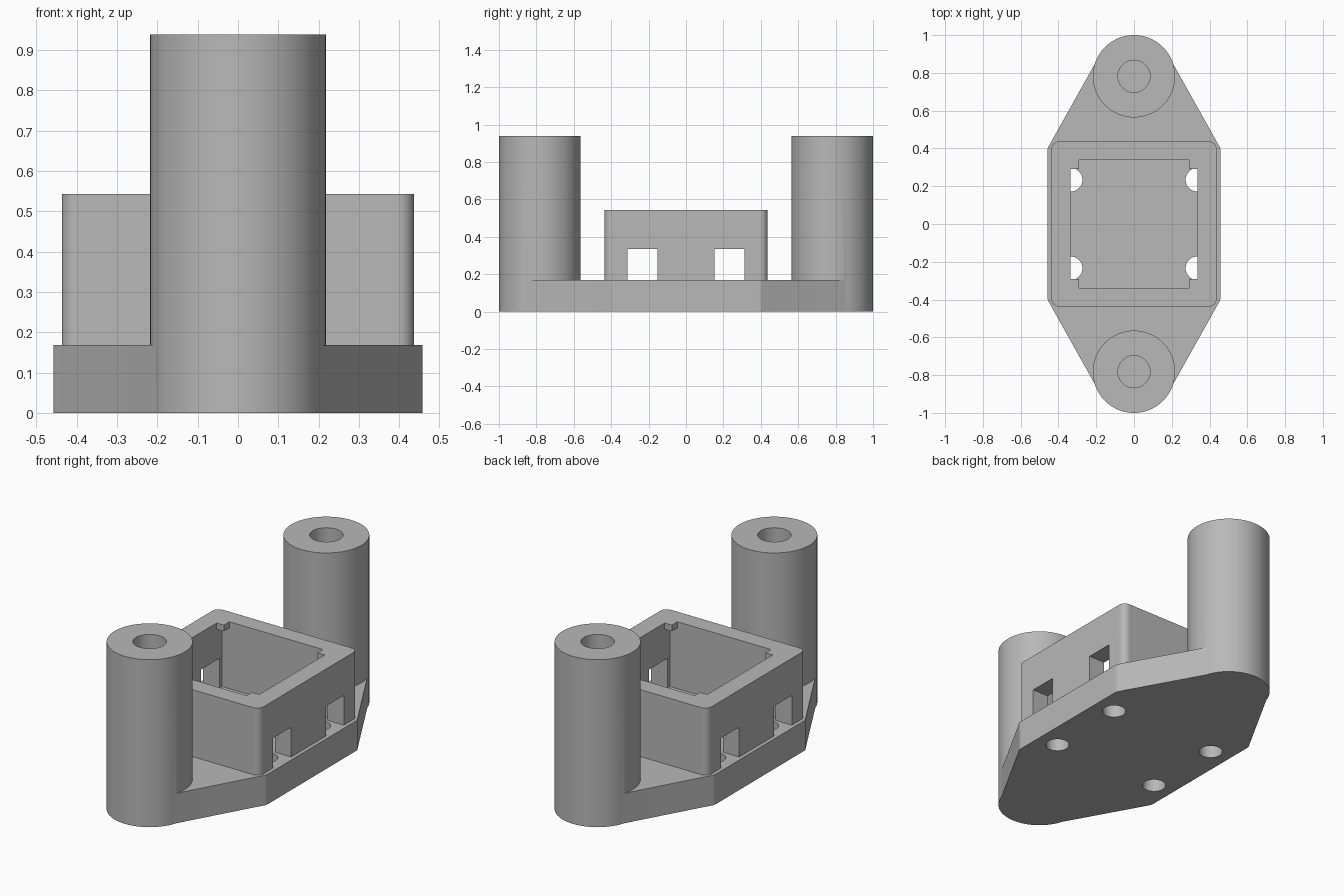
import bpy, bmesh, math

if "Cube" in bpy.data.objects:
    bpy.data.objects.remove(bpy.data.objects["Cube"])

grey = bpy.data.materials.new("plain grey")
grey.diffuse_color = (0.48, 0.48, 0.48, 1)
grey.use_nodes = True
grey.node_tree.nodes["Principled BSDF"].inputs["Base Color"].default_value = grey.diffuse_color


def finish(bm, name):
    mesh = bpy.data.meshes.new(name)
    bm.to_mesh(mesh)
    bm.free()
    ob = bpy.data.objects.new(name, mesh)
    mesh.materials.append(grey)
    bpy.context.collection.objects.link(ob)
    return ob


def hull_prism(name, circles, z0, z1, seg=64):
    """Upright prism around the convex hull of (x, y, radius) circles."""
    bm = bmesh.new()
    for x, y, r in circles:
        for i in range(seg):
            a = math.tau * i / seg
            for z in (z0, z1):
                bm.verts.new((x + r * math.cos(a), y + r * math.sin(a), z))
    bmesh.ops.convex_hull(bm, input=bm.verts[:])
    loose = [v for v in bm.verts if not v.link_faces]
    bmesh.ops.delete(bm, geom=loose, context='VERTS')
    bmesh.ops.dissolve_limit(bm, angle_limit=0.01, verts=bm.verts[:], edges=bm.edges[:])
    bmesh.ops.recalc_face_normals(bm, faces=bm.faces[:])
    return finish(bm, name)


def box(name, x0, x1, y0, y1, z0, z1):
    bm = bmesh.new()
    bmesh.ops.create_cube(bm, size=1)
    for v in bm.verts:
        v.co = (x1 if v.co.x > 0 else x0, y1 if v.co.y > 0 else y0, z1 if v.co.z > 0 else z0)
    return finish(bm, name)


def combine(target, other, operation):
    mod = target.modifiers.new("boolean", 'BOOLEAN')
    mod.operation, mod.solver, mod.object = operation, 'EXACT', other
    bpy.context.view_layer.objects.active = target
    bpy.ops.object.modifier_apply(modifier=mod.name)
    bpy.data.objects.remove(other)


corners = [(sx, sy) for sx in (-1, 1) for sy in (-1, 1)]

# base plate: rounded hexagon
body = hull_prism("mount_body",
                  [(0, s * 0.782, 0.213) for s in (-1, 1)] +
                  [(sx * 0.418, sy * 0.39, 0.04) for sx, sy in corners], 0, 0.168)

# square walled housing in the middle
housing = hull_prism("housing", [(sx * 0.397, sy * 0.397, 0.04) for sx, sy in corners],
                     0.08, 0.543, 32)
# cavity, keeping four little tabs flush with the rim
cavity = box("cavity", -0.335, 0.335, -0.338, 0.338, 0.168, 0.7)
for sx, sy in corners:
    xs = sorted((sx * 0.29, sx * 0.4))
    ys = sorted((sy * 0.29, sy * 0.4))
    combine(cavity, box("tab", *xs, *ys, 0.508, 0.8), 'DIFFERENCE')
combine(housing, cavity, 'DIFFERENCE')
# side windows
for s in (-1, 1):
    ys = sorted((s * 0.153, s * 0.313))
    combine(housing, box("window", -0.6, 0.6, *ys, 0.168, 0.335), 'DIFFERENCE')
combine(body, housing, 'UNION')

# two tall posts with blind screw holes
for s in (-1, 1):
    combine(body, hull_prism("post", [(0, s * 0.782, 0.218)], 0, 0.938), 'UNION')
    combine(body, hull_prism("post_hole", [(0, s * 0.782, 0.085)], 0.168, 1.1), 'DIFFERENCE')

# four holes through the plate, below the windows
for sx, sy in corners:
    combine(body, hull_prism("plate_hole", [(sx * 0.335, sy * 0.234, 0.062)], -0.1, 0.25, 48),
            'DIFFERENCE')

# smooth rounds, crisp edges
bpy.ops.object.select_all(action='DESELECT')
body.select_set(True)
bpy.context.view_layer.objects.active = body
bpy.ops.object.shade_smooth_by_angle(angle=math.radians(25))
weighted = body.modifiers.new("weighted_normals", 'WEIGHTED_NORMAL')
weighted.keep_sharp = True
